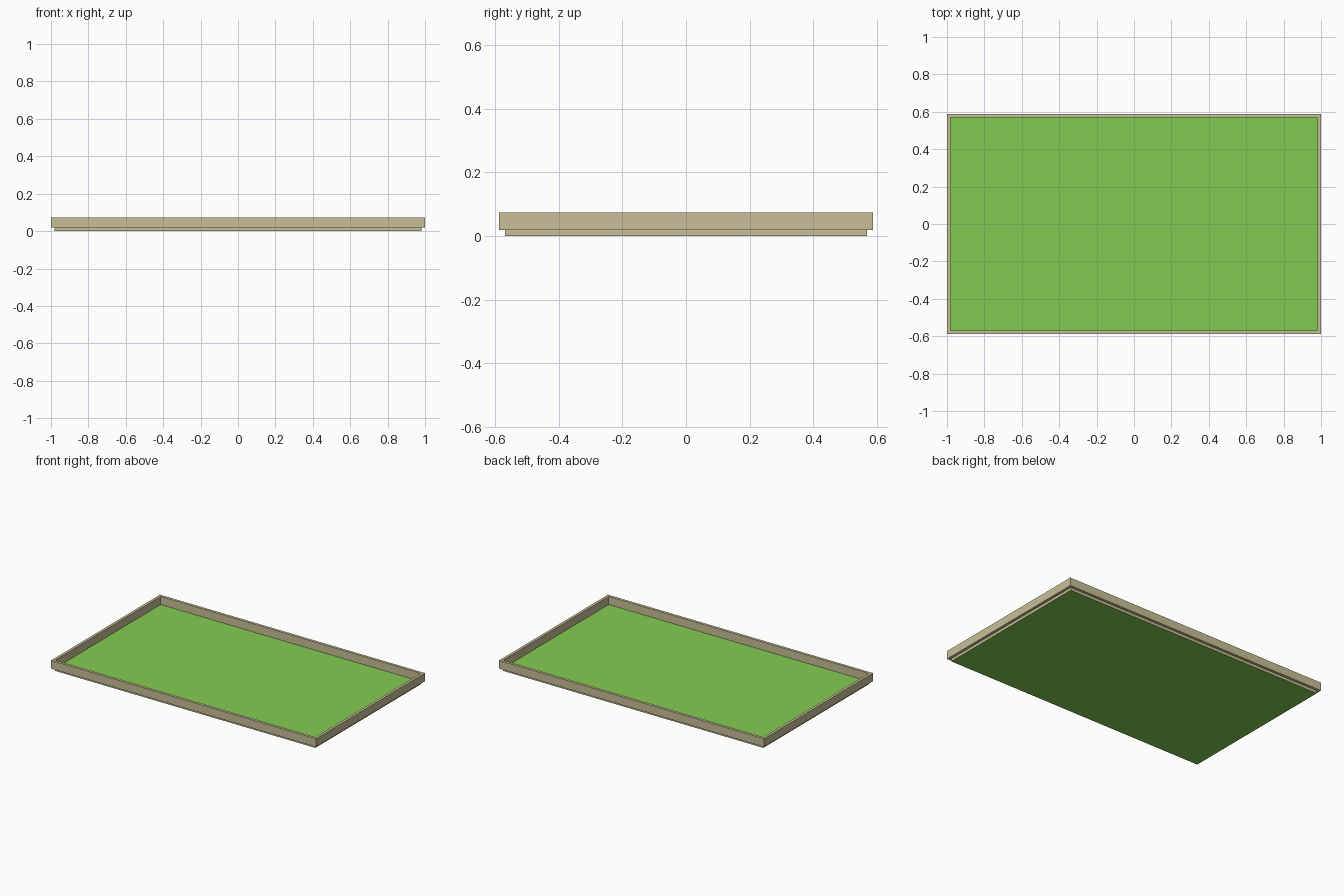
import bpy, bmesh

if "Cube" in bpy.data.objects:
    bpy.data.objects.remove(bpy.data.objects["Cube"])

HX, HY = 1.0, 0.587      # outer half sizes
T = 0.0185               # wall thickness and floor thickness
TOP = 0.074              # rim height


def material(name, color):
    mat = bpy.data.materials.new(name)
    mat.diffuse_color = (*color, 1)
    mat.use_nodes = True
    mat.node_tree.nodes["Principled BSDF"].inputs["Base Color"].default_value = mat.diffuse_color
    return mat


def make_object(name, bm, mats):
    bmesh.ops.recalc_face_normals(bm, faces=bm.faces)
    mesh = bpy.data.meshes.new(name)
    bm.to_mesh(mesh)
    bm.free()
    for mat in mats:
        mesh.materials.append(mat)
    obj = bpy.data.objects.new(name, mesh)
    bpy.context.collection.objects.link(obj)
    return obj


wood = material("pale_wood", (0.58, 0.52, 0.31))
green = material("green_surface", (0.23, 0.60, 0.085))

# Floor slab: green top and underside, wooden edges
bm = bmesh.new()
bmesh.ops.create_cube(bm, size=1)
bmesh.ops.scale(bm, vec=(2 * (HX - T), 2 * (HY - T), T), verts=bm.verts)
bmesh.ops.translate(bm, vec=(0, 0, T / 2), verts=bm.verts)
bm.normal_update()
for f in bm.faces:
    f.material_index = 1 if abs(f.normal.z) > 0.5 else 0
make_object("floor_slab", bm, [wood, green])

# Rim: rectangular loops joined into a closed frame around the slab
bm = bmesh.new()
loops = []
for inset, z in [(0, T), (0, TOP), (T, TOP), (T, T)]:
    x, y = HX - inset, HY - inset
    loops.append([bm.verts.new((sx * x, sy * y, z))
                  for sx, sy in [(-1, -1), (1, -1), (1, 1), (-1, 1)]])
for i in range(4):
    a, b = loops[i], loops[(i + 1) % 4]
    for j in range(4):
        k = (j + 1) % 4
        bm.faces.new((a[j], a[k], b[k], b[j]))
make_object("rim", bm, [wood])
